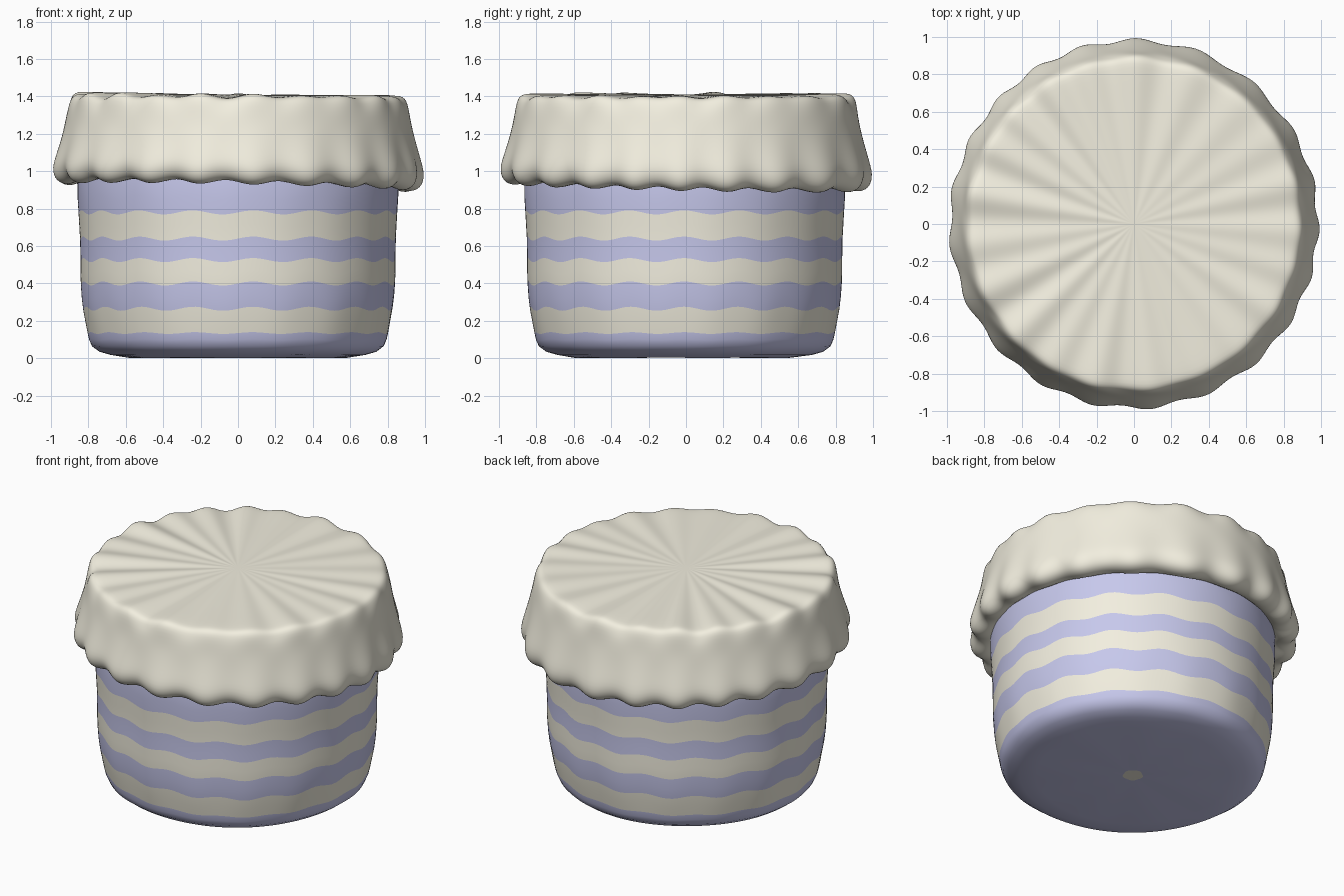
import bpy, bmesh
from math import sin, cos, pi, exp

if "Cube" in bpy.data.objects:
    bpy.data.objects.remove(bpy.data.objects["Cube"])

N = 160


def material(name, color):
    m = bpy.data.materials.new(name)
    m.diffuse_color = (*color, 1)
    m.use_nodes = True
    m.node_tree.nodes["Principled BSDF"].inputs["Base Color"].default_value = m.diffuse_color
    return m


cream = material("cream", (0.89, 0.86, 0.74))
lilac = material("lilac", (0.57, 0.58, 0.84))


def lathe(name, rows, warp, mats, row_mats=None):
    """Revolve (r, z) rows from the bottom up, bending each point with warp."""
    bm = bmesh.new()
    rings = []
    for k, (r, z) in enumerate(rows):
        ring = []
        for j in range(N):
            a = 2 * pi * j / N
            rr, zz = warp(k, r, z, a)
            ring.append(bm.verts.new((rr * cos(a), rr * sin(a), zz)))
        rings.append(ring)
    for i in range(len(rows) - 1):
        for j in range(N):
            n = (j + 1) % N
            f = bm.faces.new((rings[i][j], rings[i][n], rings[i + 1][n], rings[i + 1][j]))
            f.smooth = True
            f.material_index = row_mats[i] if row_mats else 0
    bmesh.ops.remove_doubles(bm, verts=bm.verts, dist=0.00005)
    me = bpy.data.meshes.new(name)
    bm.to_mesh(me)
    bm.free()
    for m in mats:
        me.materials.append(m)
    ob = bpy.data.objects.new(name, me)
    bpy.context.collection.objects.link(ob)
    return ob


# Tub: the colour switches at the stripe boundaries (1 = lilac)
body = [(0, 0.005, 0), (0.06, 0.005, 1), (0.58, 0.005, 1), (0.68, 0.018, 1),
        (0.74, 0.035, 1), (0.78, 0.065, 1), (0.795, 0.10, 1), (0.803, 0.135, 0),
        (0.815, 0.20, 0), (0.827, 0.265, 1), (0.835, 0.33, 1), (0.840, 0.40, 0),
        (0.842, 0.46, 0), (0.842, 0.525, 1), (0.843, 0.58, 1), (0.844, 0.64, 0),
        (0.848, 0.71, 0), (0.852, 0.78, 1), (0.857, 0.86, 1), (0.857, 0.96, 1),
        (0.84, 1.1, 1), (0.80, 1.3, 1), (0, 1.3, 1)]


def tub_warp(k, r, z, a):
    if r == 0:
        return r, z
    amp = 0.011 * min(1, max(0, (z - 0.04) / 0.22))
    wave = cos(17 * a + 0.4 * sin(2 * a))
    return r + 0.003 * sin(5 * a), z + amp * wave - (0.004 * (1 + sin(7 * a)) if k == 2 else 0) * 0.5


tub = lathe("striped_tub", [p[:2] for p in body], tub_warp, [cream, lilac], [p[2] for p in body])
tub.location.y = -0.01

# Cloth cover: gathered underside, flared skirt, soft rim, pleated top
cover = [(0.83, 0.96), (0.87, 0.925), (0.915, 0.920), (0.95, 0.932), (0.972, 0.955),
         (0.984, 0.99), (0.983, 1.03), (0.970, 1.08), (0.953, 1.14), (0.938, 1.20),
         (0.925, 1.26), (0.914, 1.32), (0.903, 1.36), (0.890, 1.387), (0.870, 1.400),
         (0.84, 1.404), (0.76, 1.405), (0.65, 1.405), (0.5, 1.406), (0.33, 1.407),
         (0.16, 1.408), (0, 1.41)]


def cover_warp(k, r, z, a):
    ruffle = cos(21 * a + 0.9 * sin(2 * a + 1) + 0.6 * sin(3 * a))
    pleat = 0.65 * ruffle + 0.35 * cos(14 * a + 2 + sin(a))
    skirt = min(1, max(0, (1.25 - z) / 0.28))
    # ruffles and a slight droop toward +x +y around the hem
    dr = 0.014 * skirt * ruffle
    dz = -0.012 * skirt * ruffle - 0.026 * skirt * cos(a - pi / 4)
    # pleats fanning out over the top
    if z > 1.3:
        t = min(1, (z - 1.3) / 0.06)
        left = 0.75 + 0.25 * -cos(a)
        dz += t * ((r / 0.9) ** 1.6 * 0.021 * left * pleat - 0.006 * r * cos(a))
        dr += 0.006 * t * pleat * (r / 0.9) ** 3
    return r + dr, z + dz


cloth = lathe("cloth_cover", cover, cover_warp, [cream])
sub = cloth.modifiers.new("smooth", "SUBSURF")
sub.levels = sub.render_levels = 1
